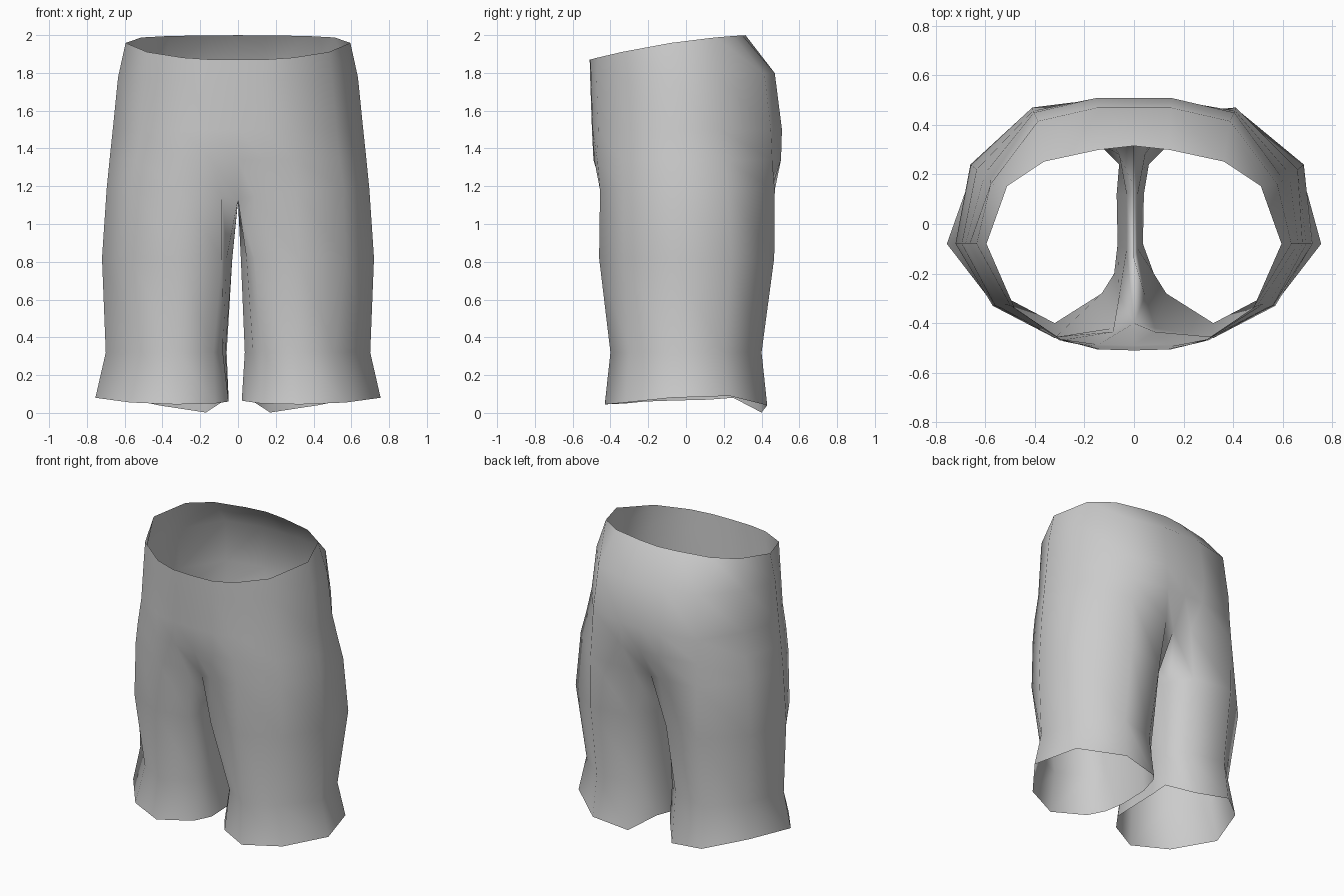
import bpy
import bmesh

if "Cube" in bpy.data.objects:
    bpy.data.objects.remove(bpy.data.objects["Cube"])

# Half outlines, front centre round the outer side to back centre (fractions of width and depth)
WAIST = [(0, -1), (.25, -.99), (.49, -.9), (.81, -.6), (1, 0), (.86, .59), (.61, .84), (.24, .96), (0, 1)]
HIP = [(0, -1), (.22, -.99), (.45, -.92), (.785, -.585), (1, 0), (.91, .44), (.61, .9), (.23, 1), (0, 1)]
SEAT = [(0, -1), (.21, -.99), (.44, -.95), (.79, -.63), (1, 0), (.92, .49), (.6, .92), (.21, 1), (0, 1)]
SIDE_Y = -.08

# Leg outlines: nine points as above, then two on the inner thigh
GROIN = [(0, -.40), (.085, -.435), (.31, -.455), (.56, -.33), (.695, -.08), (.66, .22),
         (.41, .47), (.10, .44), (0, .39), (0, .15), (0, -.14)]
THIGH = [(.045, -.29), (.085, -.42), (.32, -.46), (.57, -.33), (.72, -.08), (.685, .24),
         (.41, .467), (.14, .42), (.045, .28), (.015, .12), (.015, -.10)]
KNEE = [(.08, -.20), (.13, -.28), (.32, -.40), (.51, -.30), (.70, -.08), (.63, .20),
        (.41, .40), (.15, .33), (.06, .24), (.04, .12), (.036, -.08)]
HEM = [(.05, -.22), (.12, -.32), (.33, -.43), (.57, -.32), (.755, -.08), (.67, .23),
       (.42, .43), (.17, .40), (.05, .25), (.02, .12), (.02, -.08)]
GROIN_Z = [1.13, 1.15, 1.18, 1.19, 1.19, 1.19, 1.18, 1.15, 1.13, 1.12, 1.12]
HEM_Z = [.06, .05, .045, .055, .08, .09, .04, .002, .08, .07, .065]


def half_ring(plan, width, front, back, height):
    """Scale a half outline; height is a function of y."""
    ring = []
    for u, v in plan:
        y = SIDE_Y + v * (SIDE_Y - front if v < 0 else back - SIDE_Y)
        ring.append((u * width, y, height(y)))
    return ring


def waist_height(y):
    return 1.87 + .26 * (y + .51) - .125 * (y + .51) ** 2


# Torso rings from waist down to just above the legs
torso = [
    half_ring(WAIST, .595, -.51, .315, waist_height),
    half_ring(HIP, .635, -.507, .47, lambda y: 1.78 + .04 * y),
    half_ring(HIP, .663, -.498, .508, lambda y: 1.5),
    half_ring(SEAT, .68, -.49, .503, lambda y: 1.34),
]

# Leg rings from groin to hem
leg = [
    [(x, y, z) for (x, y), z in zip(GROIN, GROIN_Z)],
    [(x, y, .82) for x, y in THIGH],
    [(x, y, .32) for x, y in KNEE],
    [(x, y, z) for (x, y), z in zip(HEM, HEM_Z)],
]

bm = bmesh.new()
for side in (1, -1):
    def place(ring):
        out = []
        for x, y, z in ring:
            # The left inner thigh stands further from the middle, its outer back is slimmer
            if side < 0 and 0 < x < .05 and z < 1:
                x += .015 if z > .5 else .03 * (x < .045)
            if side < 0 and x > .6 and y > .1:
                x -= .025
            out.append(bm.verts.new((side * x, y, z)))
        return out

    def bridge(upper, lower, closed):
        n = len(upper)
        for i in range(n if closed else n - 1):
            j = (i + 1) % n
            face = [upper[i], lower[i], lower[j], upper[j]]
            bm.faces.new(face if side > 0 else face[::-1])

    # Torso half, ending on the outer part of the groin ring
    rings = [place(r) for r in torso]
    tubes = [place(r) for r in leg]
    rings.append(tubes[0][:9])
    for a, b in zip(rings, rings[1:]):
        bridge(a, b, False)
    # Leg tube
    for a, b in zip(tubes, tubes[1:]):
        bridge(a, b, True)

# Weld the two halves along the centre seam
bmesh.ops.remove_doubles(bm, verts=[v for v in bm.verts if abs(v.co.x) < 1e-5], dist=1e-4)
bmesh.ops.recalc_face_normals(bm, faces=bm.faces[:])
for f in bm.faces:
    f.smooth = True

mesh = bpy.data.meshes.new("shorts")
bm.to_mesh(mesh)
bm.free()
shorts = bpy.data.objects.new("shorts", mesh)
bpy.context.collection.objects.link(shorts)

# Plain grey cloth
cloth = bpy.data.materials.new("grey cloth")
cloth.diffuse_color = (.6, .6, .6, 1)
cloth.use_nodes = True
cloth.node_tree.nodes["Principled BSDF"].inputs["Base Color"].default_value = cloth.diffuse_color
mesh.materials.append(cloth)
